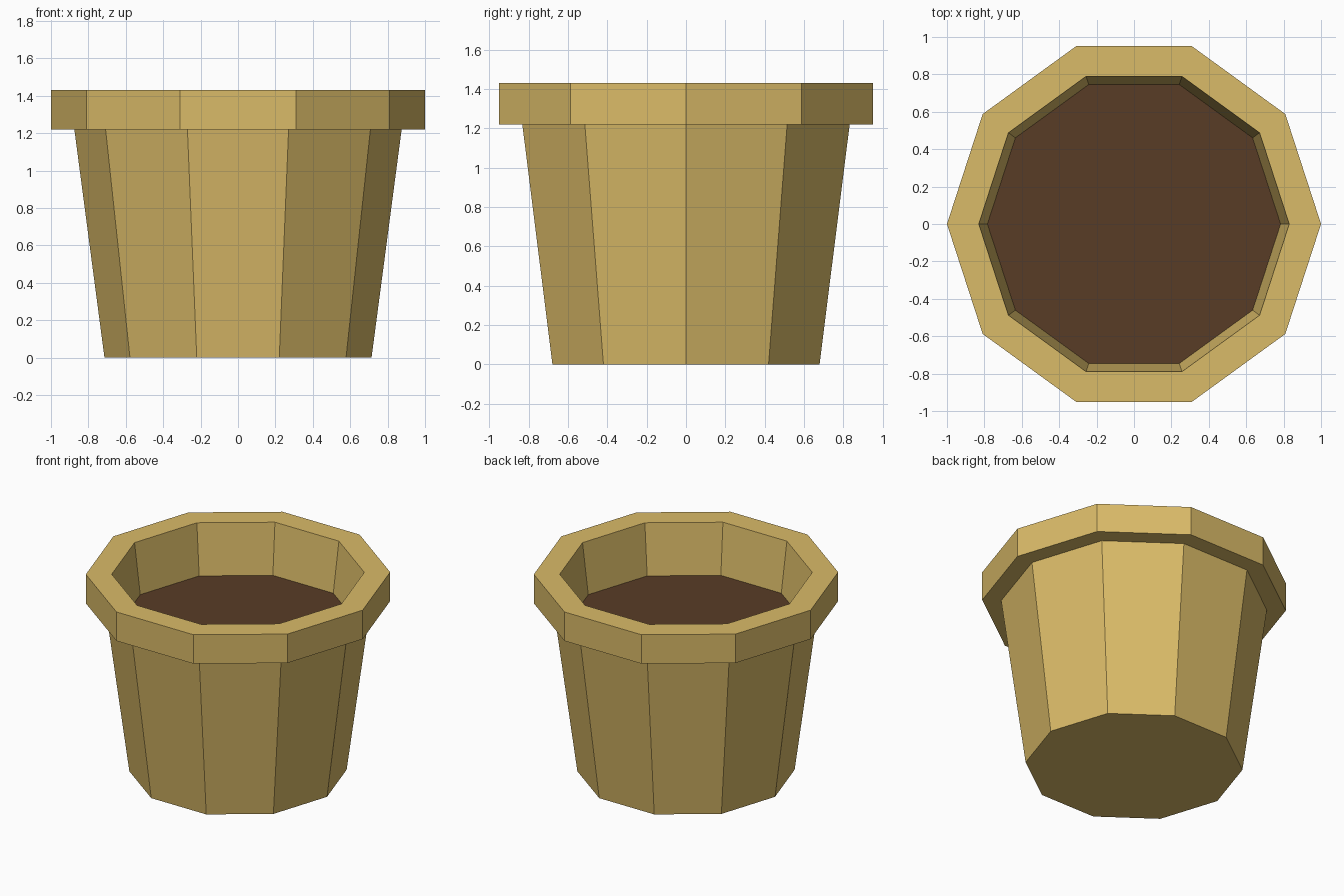
import bpy, bmesh, math

if "Cube" in bpy.data.objects:
    bpy.data.objects.remove(bpy.data.objects["Cube"])

SIDES = 10


def material(name, rgb):
    m = bpy.data.materials.new(name)
    m.diffuse_color = (*rgb, 1.0)
    m.use_nodes = True
    m.node_tree.nodes["Principled BSDF"].inputs["Base Color"].default_value = m.diffuse_color
    return m


def lathe(name, profile, mat):
    """Flat-sided lathe of (radius, z) points; the first and last rings can be capped."""
    bm = bmesh.new()
    rings = []
    for r, z in profile:
        rings.append([bm.verts.new((r * math.cos(2 * math.pi * i / SIDES),
                                    r * math.sin(2 * math.pi * i / SIDES), z))
                      for i in range(SIDES)])
    for a, b in zip(rings, rings[1:]):
        for i in range(SIDES):
            j = (i + 1) % SIDES
            bm.faces.new((a[i], a[j], b[j], b[i]))
    bm.faces.new(rings[0][::-1])
    bm.faces.new(rings[-1])
    mesh = bpy.data.meshes.new(name)
    bm.to_mesh(mesh)
    bm.free()
    mesh.materials.append(mat)
    obj = bpy.data.objects.new(name, mesh)
    bpy.context.collection.objects.link(obj)
    return obj


clay = material("tan clay", (0.70, 0.495, 0.138))
earth = material("dark brown soil", (0.098, 0.045, 0.019))

# Pot: base, tapered wall, rim step, rim, inner wall, inner floor just below the soil
lathe("pot", [(0.714, 0.0), (0.875, 1.22), (1.0, 1.22), (1.0, 1.43),
              (0.83, 1.43), (0.783, 1.058)], clay)

# Soil: thin plug filling the pot opening
lathe("soil", [(0.783, 1.059), (0.784, 1.065)], earth)
